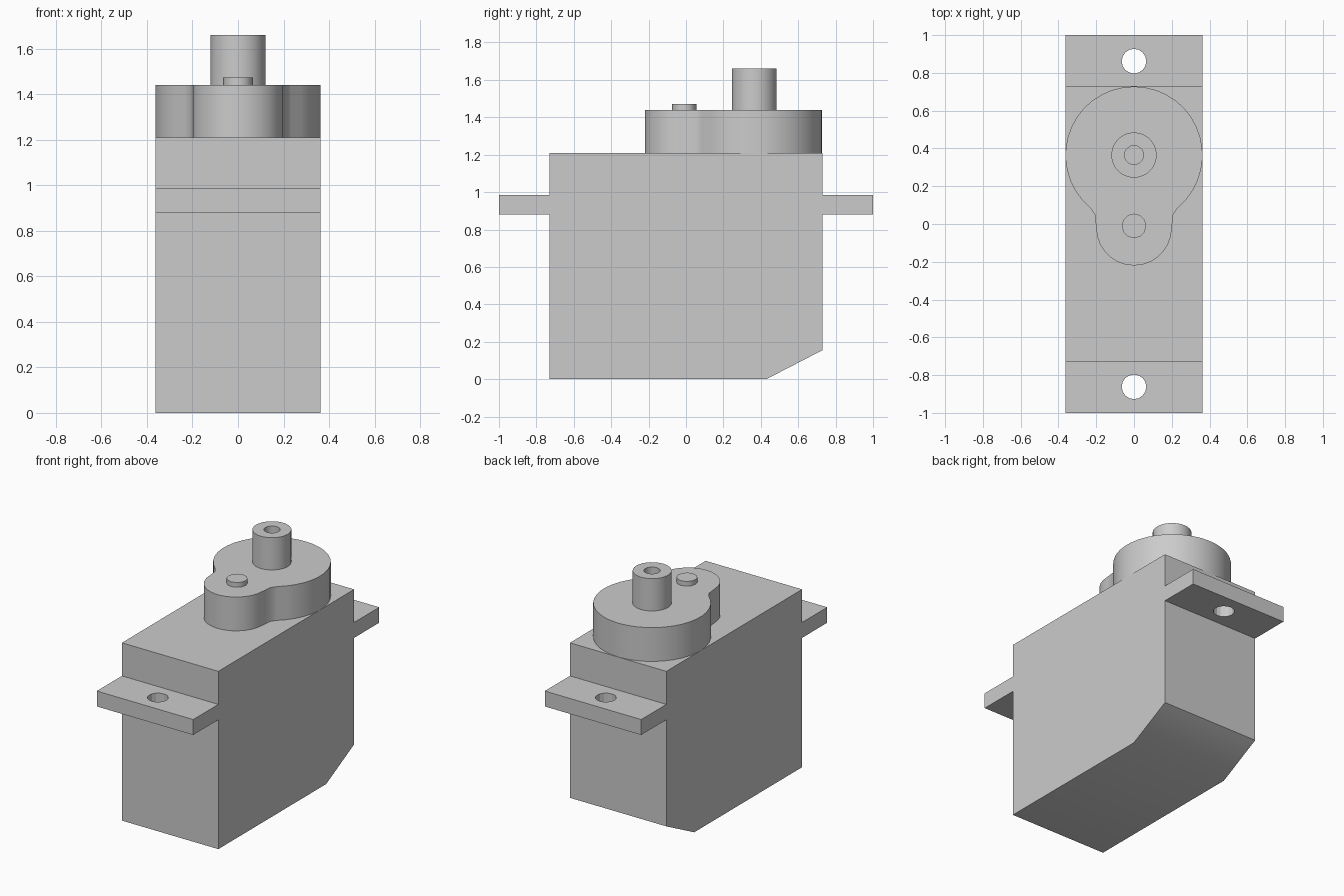
import bpy
import bmesh
from math import sin, cos, pi, radians
from mathutils import Vector

cube = bpy.data.objects.get("Cube")
if cube:
    bpy.data.objects.remove(cube, do_unlink=True)

HALF_W = 0.363
SHAFT_Y = 0.365

grey = bpy.data.materials.new("plain grey")
grey.use_nodes = True
grey.diffuse_color = (0.6, 0.6, 0.6, 1)
grey.node_tree.nodes["Principled BSDF"].inputs["Base Color"].default_value = (0.6, 0.6, 0.6, 1)


def finish(name, bm):
    bmesh.ops.recalc_face_normals(bm, faces=bm.faces)
    mesh = bpy.data.meshes.new(name)
    bm.to_mesh(mesh)
    bm.free()
    mesh.materials.append(grey)
    obj = bpy.data.objects.new(name, mesh)
    bpy.context.collection.objects.link(obj)
    return obj


def smooth(obj):
    bpy.ops.object.select_all(action="DESELECT")
    bpy.context.view_layer.objects.active = obj
    obj.select_set(True)
    bpy.ops.object.shade_smooth_by_angle(angle=radians(35))


def prism(name, outline, direction):
    """Extrude a closed outline of 3D points along a direction."""
    bm = bmesh.new()
    face = bm.faces.new([bm.verts.new(p) for p in outline])
    result = bmesh.ops.extrude_face_region(bm, geom=[face], use_keep_orig=True)
    moved = [v for v in result["geom"] if isinstance(v, bmesh.types.BMVert)]
    bmesh.ops.translate(bm, verts=moved, vec=Vector(direction))
    return finish(name, bm)


def arc(y, z, radius, start, end, steps):
    angles = [radians(start + (end - start) * i / steps) for i in range(steps + 1)]
    return [(radius * cos(a), y + radius * sin(a), z) for a in angles]


def disc(name, y, radius, low, high, sides):
    return prism(name, arc(y, low, radius, 0, 360, sides)[:-1], (0, 0, high - low))


# Case with mounting tabs and a bevelled lower back edge
side = [(-0.73, 0), (0.43, 0), (0.73, 0.155), (0.73, 0.88), (1, 0.88), (1, 0.985),
        (0.73, 0.985), (0.73, 1.21), (-0.73, 1.21), (-0.73, 0.985), (-1, 0.985),
        (-1, 0.88), (-0.73, 0.88)]
case = prism("case", [(-HALF_W, y, z) for y, z in side], (2 * HALF_W, 0, 0))

# Screw holes through the tabs
for name, y in (("front_hole_cutter", -0.862), ("back_hole_cutter", 0.862)):
    cutter = disc(name, y, 0.065, 0.8, 1.06, 16)
    cutter.hide_render = True
    cutter.hide_viewport = True
    cut = case.modifiers.new(name, "BOOLEAN")
    cut.operation = "DIFFERENCE"
    cut.solver = "EXACT"
    cut.object = cutter
smooth(case)

# Gear housing: large round lobe blending into a small front lobe
outline = arc(SHAFT_Y, 1.21, HALF_W, -50, 230, 30)
outline += [(-0.208, 0.052, 1.21)]
outline += arc(-0.02, 1.21, 0.2, 180, 360, 14)
outline += [(0.208, 0.052, 1.21)]
smooth(prism("gear_housing", outline, (0, 0, 0.23)))

# Output shaft with a blind centre bore
bm = bmesh.new()
sides = 28
rings = [[bm.verts.new(p) for p in arc(SHAFT_Y, z, r, 0, 360, sides)[:-1]]
         for r, z in ((0.12, 1.44), (0.12, 1.66), (0.05, 1.66), (0.05, 1.46))]
for lower, upper in zip(rings, rings[1:]):
    for i in range(sides):
        j = (i + 1) % sides
        bm.faces.new((lower[i], lower[j], upper[j], upper[i]))
bm.faces.new(rings[0])
bm.faces.new(rings[-1])
smooth(finish("output_shaft", bm))

# Small gear pin on the front lobe
smooth(disc("gear_pin", -0.01, 0.065, 1.44, 1.472, 12))
